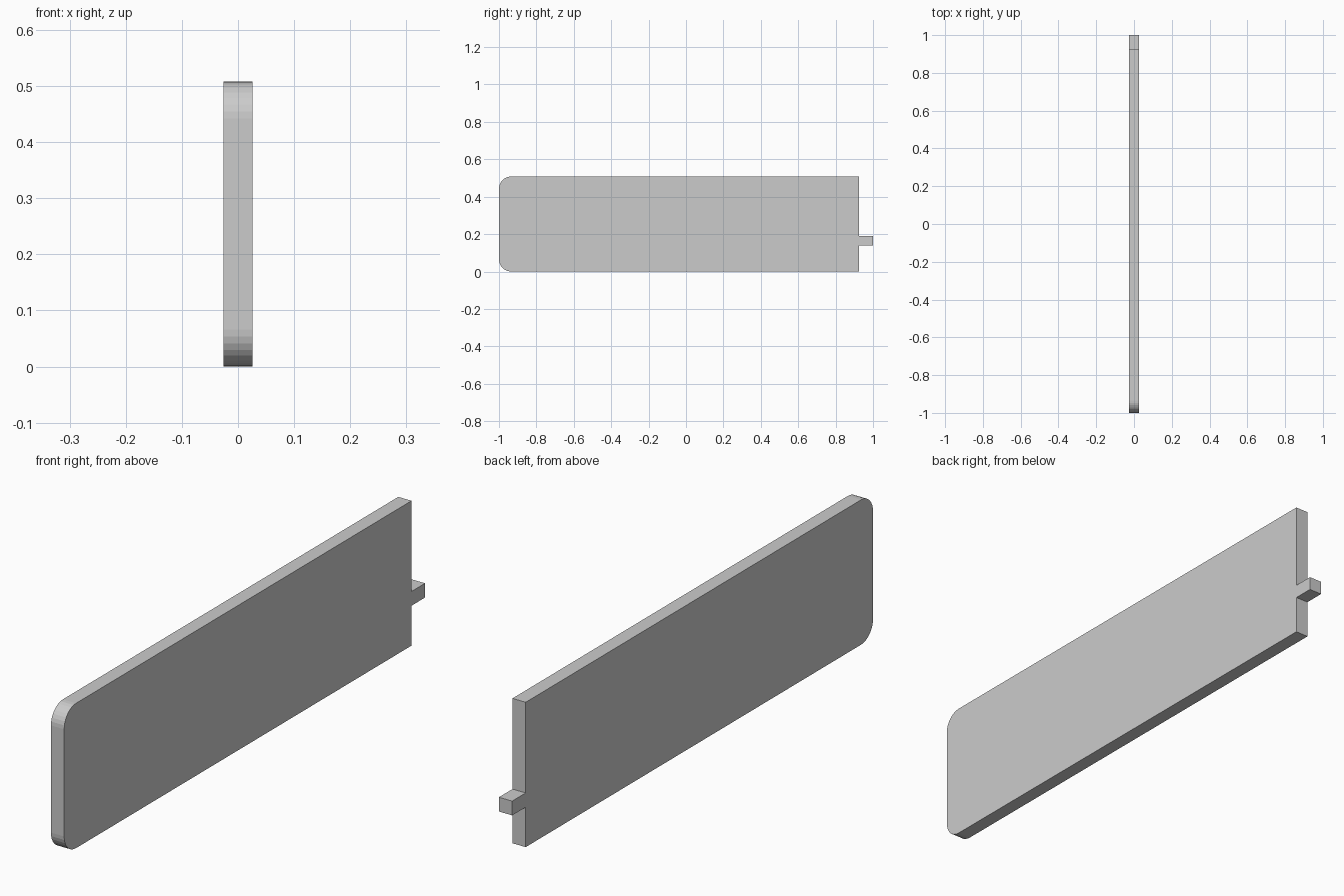
import bpy, bmesh
from math import cos, sin, pi
from mathutils import Vector

if "Cube" in bpy.data.objects:
    bpy.data.objects.remove(bpy.data.objects["Cube"])

HALF_T, H, SHOULDER, R, SEG = 0.0256, 0.508, 0.925, 0.066, 8

# Plank outline in (y, z): rounded front corners, square back end with a tab
def corner(cz, a0):
    return [(-1 + R + R * cos(a0 + i * pi / 2 / SEG), cz + R * sin(a0 + i * pi / 2 / SEG))
            for i in range(SEG + 1)]

outline = (corner(H - R, pi / 2) + corner(R, pi)
           + [(SHOULDER, 0), (SHOULDER, 0.14), (1, 0.14), (1, 0.19), (SHOULDER, 0.19), (SHOULDER, H)])

# Cell centres (x, y, z) of the cracked pieces
seeds = [Vector(s) for s in (
    (0.01, -0.31, 0.42), (0, -0.196, 0.356), (-0.01, -0.33, 0.10), (0.01, 0.049, 0.035),
    (0, 0.269, 0.157), (0.01, 0.667, 0.483), (0, 0.851, 0.435), (0.01, 0.947, 0.17),
    (-0.02, 0.45, 0.12), (0.01, -0.57, 0.06), (0, -0.58, 0.26), (0.02, -0.58, 0.46),
    (-0.02, -0.93, 0.45), (0.02, -0.94, 0.29), (0, -0.80, 0.22), (-0.02, -0.90, 0.08),
    (0.01, -0.77, 0.37))]


def plank():
    bm = bmesh.new()
    face = bm.faces.new([bm.verts.new((-HALF_T, y, z)) for y, z in outline])
    ext = bmesh.ops.extrude_face_region(bm, geom=[face], use_keep_orig=True)
    moved = [v for v in ext["geom"] if isinstance(v, bmesh.types.BMVert)]
    bmesh.ops.translate(bm, verts=moved, vec=(2 * HALF_T, 0, 0))
    bmesh.ops.recalc_face_normals(bm, faces=bm.faces)
    return bm


# Each piece is the plank trimmed to the region closest to its own centre
for i, s in enumerate(seeds):
    bm = plank()
    for o in seeds:
        if o is s:
            continue
        cut = bmesh.ops.bisect_plane(bm, geom=bm.verts[:] + bm.edges[:] + bm.faces[:], dist=1e-6,
                                     plane_co=(s + o) / 2, plane_no=o - s, clear_outer=True)
        edges = [e for e in cut["geom_cut"] if isinstance(e, bmesh.types.BMEdge) and e.is_boundary]
        if edges:
            bmesh.ops.holes_fill(bm, edges=edges, sides=0)
    bmesh.ops.recalc_face_normals(bm, faces=bm.faces)
    mesh = bpy.data.meshes.new(f"plank_piece_{i + 1}")
    bm.to_mesh(mesh)
    bm.free()
    bpy.context.collection.objects.link(bpy.data.objects.new(mesh.name, mesh))
